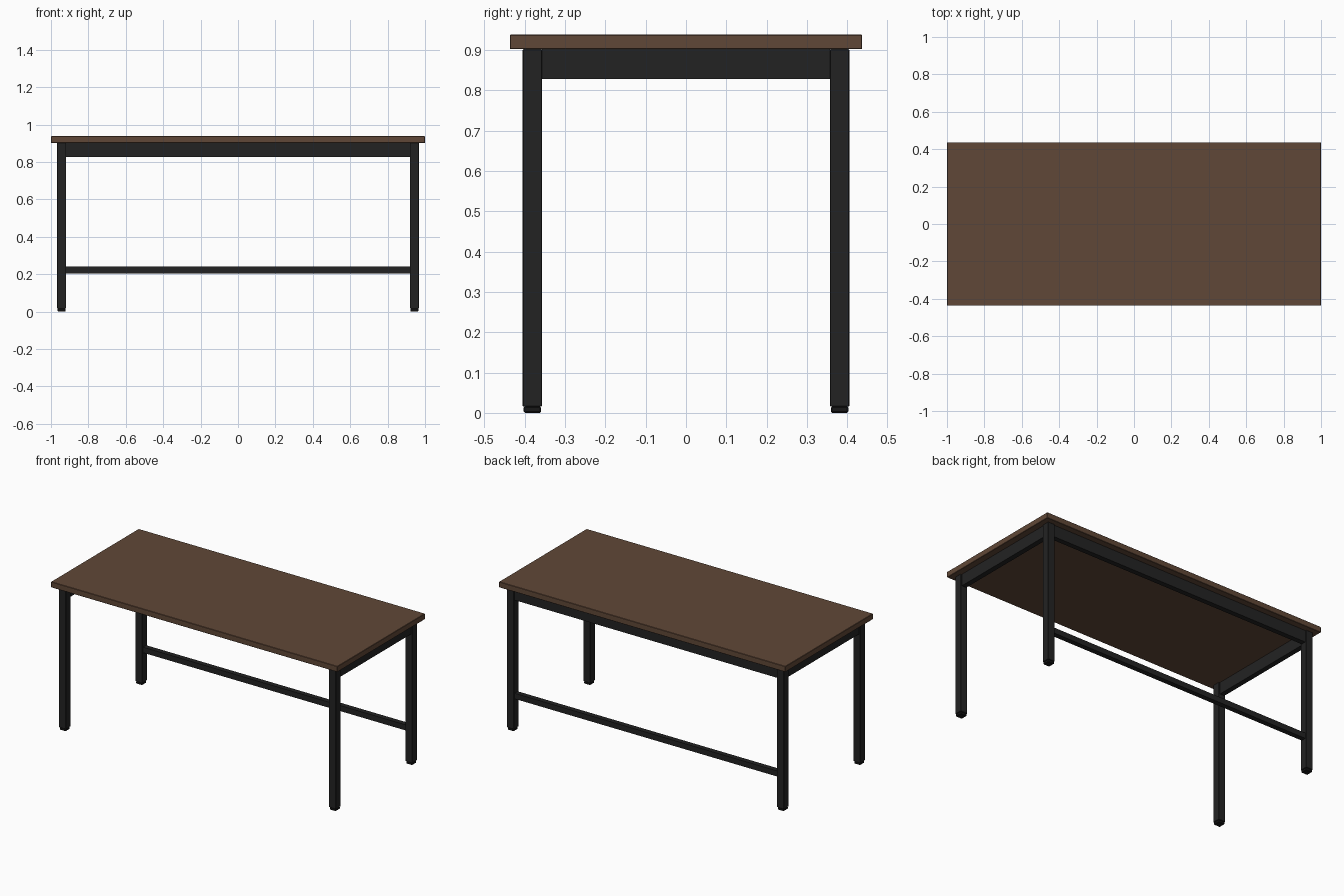
import bpy

if "Cube" in bpy.data.objects:
    bpy.data.objects.remove(bpy.data.objects["Cube"])


def material(name, rgb):
    m = bpy.data.materials.new(name)
    m.diffuse_color = (*rgb, 1.0)
    m.use_nodes = True
    m.node_tree.nodes["Principled BSDF"].inputs["Base Color"].default_value = m.diffuse_color
    return m


WOOD = material("brown_wood", (0.118, 0.064, 0.038))
METAL = material("black_metal", (0.0165, 0.0165, 0.0165))
RUBBER = material("dark_rubber", (0.009, 0.009, 0.009))


def box(name, lo, hi, mat, bevel=0.0):
    """Box between two corners, with an optional small edge bevel."""
    centre = [(a + b) / 2 for a, b in zip(lo, hi)]
    bpy.ops.mesh.primitive_cube_add(size=1, location=centre)
    ob = bpy.context.object
    ob.name = name
    ob.scale = [b - a for a, b in zip(lo, hi)]
    bpy.ops.object.transform_apply(location=False, rotation=False, scale=True)
    ob.data.materials.append(mat)
    if bevel:
        mod = ob.modifiers.new("edge_bevel", 'BEVEL')
        mod.width = bevel
        mod.segments = 1
    return ob


LX, LY = 0.943, 0.381      # leg centres
H = 0.024                  # half leg width
F = 0.0215                 # half foot width
T = 0.016                  # half apron / rail thickness
TOP = 0.902                # underside of the table top
FOOT = 0.016

# Table top
box("table_top", (-1, -0.437, TOP), (1, 0.437, 0.938), WOOD, 0.002)

# Legs with slightly inset feet
for sx, side in ((-1, "left"), (1, "right")):
    for sy, end in ((-1, "front"), (1, "back")):
        x, y = sx * LX, sy * LY
        box(f"{end}_{side}_leg", (x - H, y - H, FOOT), (x + H, y + H, TOP), METAL, 0.0015)
        box(f"{end}_{side}_foot", (x - F, y - F, 0), (x + F, y + F, FOOT), RUBBER, 0.003)
    # Side apron
    box(f"{side}_apron", (sx * LX - T, -LY + H, 0.828), (sx * LX + T, LY - H, TOP), METAL)

# Back apron and low back rail (the front stays open)
box("back_apron", (-LX + H, LY - T, 0.828), (LX - H, LY + T, TOP), METAL)
box("back_rail", (-LX + H, LY - T, 0.205), (LX - H, LY + T, 0.240), METAL)
